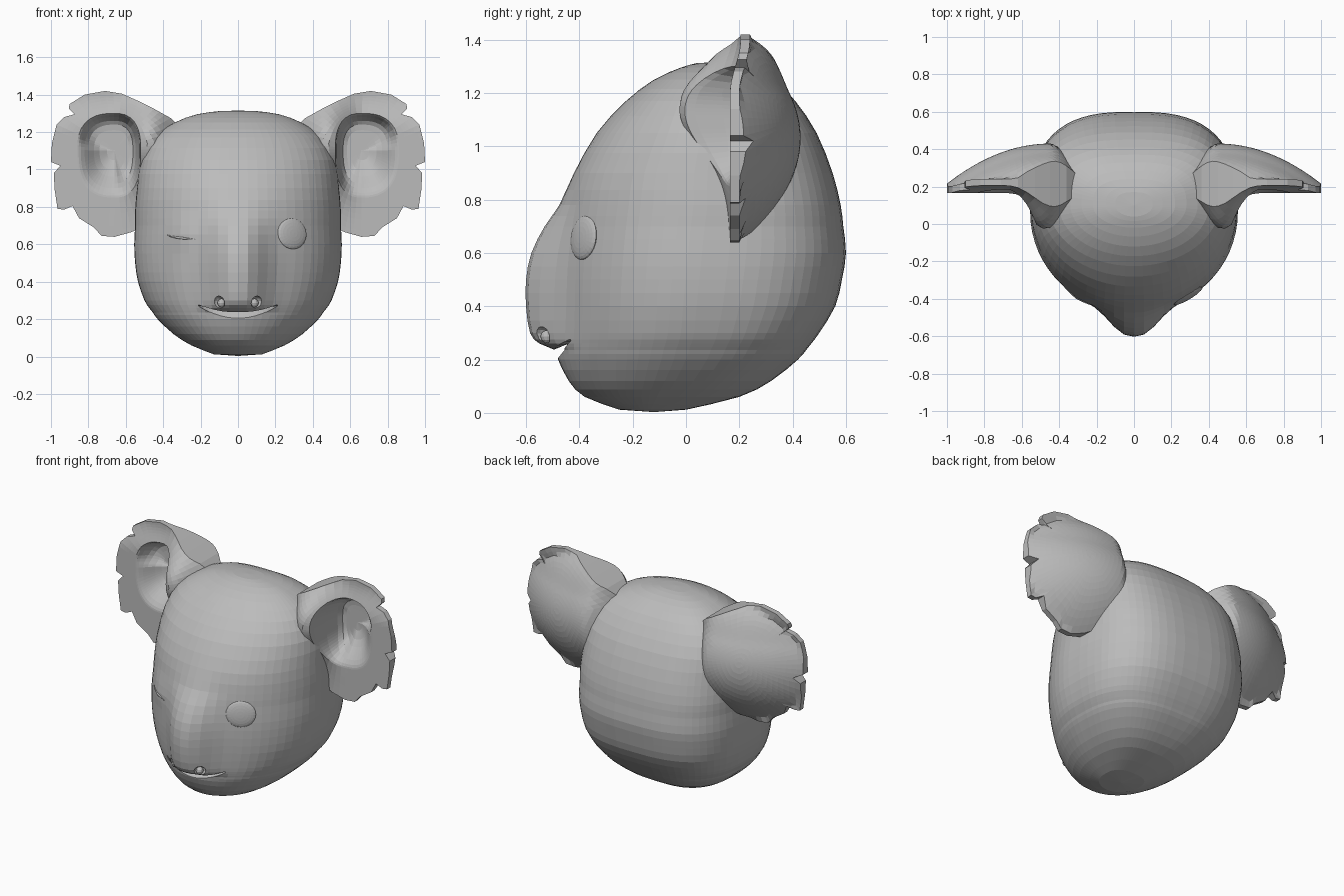
import bpy, bmesh, math
from mathutils import Vector
from mathutils.bvhtree import BVHTree

cube = bpy.data.objects.get("Cube")
if cube:
    bpy.data.objects.remove(cube, do_unlink=True)

grey = bpy.data.materials.new("plain grey")
grey.use_nodes = True
grey.diffuse_color = (0.5, 0.5, 0.5, 1)
grey.node_tree.nodes["Principled BSDF"].inputs["Base Color"].default_value = (0.5, 0.5, 0.5, 1)


def finish(bm, name):
    """Turn a bmesh into a named grey object."""
    bmesh.ops.recalc_face_normals(bm, faces=bm.faces[:])
    mesh = bpy.data.meshes.new(name)
    bm.to_mesh(mesh)
    bm.free()
    mesh.materials.append(grey)
    obj = bpy.data.objects.new(name, mesh)
    bpy.context.collection.objects.link(obj)
    return obj


def bridge(bm, a, b):
    for i in range(len(a)):
        j = (i + 1) % len(a)
        bm.faces.new((a[i], a[j], b[j], b[i]))


def fan(bm, ring, point):
    tip = bm.verts.new(point)
    for i, v in enumerate(ring):
        bm.faces.new((v, ring[(i + 1) % len(ring)], tip))


def smooth(v):
    v = min(1, max(0, v))
    return v * v * (3 - 2 * v)


def cut(target, cutter):
    mod = target.modifiers.new("cut", "BOOLEAN")
    mod.operation = "DIFFERENCE"
    mod.solver = "EXACT"
    mod.object = cutter
    bpy.context.view_layer.objects.active = target
    bpy.ops.object.modifier_apply(modifier=mod.name)
    bpy.data.objects.remove(cutter, do_unlink=True)


# Head sections: height, half width, widest y, face y, nose bulge, back y
SECTIONS = [
    (.012, .13, -.12, -.25, 0, 0),
    (.06, .25, -.08, -.38, 0, .2),
    (.12, .345, -.04, -.44, 0, .32),
    (.2, .43, 0, -.47, .01, .42),
    (.235, .455, .01, -.475, .015, .45),
    (.26, .475, .02, -.475, .075, .47),
    (.3, .5, .03, -.475, .11, .5),
    (.4, .535, .04, -.475, .125, .56),
    (.5, .55, .05, -.475, .125, .585),
    (.6, .555, .06, -.47, .11, .6),
    (.7, .55, .07, -.46, .07, .59),
    (.78, .55, .08, -.45, .025, .58),
    (.9, .54, .08, -.42, 0, .55),
    (1.05, .52, .1, -.335, 0, .49),
    (1.17, .455, .1, -.225, 0, .41),
    (1.25, .34, .1, -.12, 0, .33),
    (1.295, .22, .1, -.02, 0, .24),
    (1.312, .1, .1, .04, 0, .17),
]
SEGMENTS = 64


def head_point(section, angle):
    z, half, mid, face, nose, back = section
    s, c = math.sin(angle), math.cos(angle)
    if c > 0:
        x = half * s
        y = mid + (face - mid) * c
        y -= nose * math.exp(-(abs(x) / .15) ** 2.6)
        # soft lid bulge over the closed eye
        y -= .018 * math.exp(-((x + .3) ** 2 + (z - .66) ** 2) / .007)
    else:
        x = half * math.copysign(abs(s) ** .72, s)
        y = mid + (back - mid) * abs(c) ** .72
    return x, y, z


# Head: smooth loft through the sections
bm = bmesh.new()
rings = []
for i, sec in enumerate(SECTIONS):
    rows = [sec]
    if i + 1 < len(SECTIONS):
        nxt = SECTIONS[i + 1]
        before = SECTIONS[max(0, i - 1)]
        after = SECTIONS[min(len(SECTIONS) - 1, i + 2)]
        rows.append([(9 * (b + c) - a - d) / 16
                     for a, b, c, d in zip(before, sec, nxt, after)])
    for row in rows:
        rings.append([bm.verts.new(head_point(row, math.tau * k / SEGMENTS))
                      for k in range(SEGMENTS)])
for a, b in zip(rings, rings[1:]):
    bridge(bm, a, b)
fan(bm, rings[0], (0, -.12, .003))
fan(bm, rings[-1], (0, .1, 1.315))
head = finish(bm, "head")

# Surface lookup for placing the eyes
tree = BVHTree.FromPolygons([v.co for v in head.data.vertices],
                            [p.vertices[:] for p in head.data.polygons])


def on_face(x, z):
    return tree.ray_cast(Vector((x, -2, z)), Vector((0, 1, 0)))[:2]


# Mouth: curved slit that rises behind the upper lip
bm = bmesh.new()
rings = []
for i in range(17):
    u = i / 8 - 1
    x = .212 * u
    low, high = .205 + .065 * u * u, .235 + .043 * u * u
    shift = .05 * u * u
    profile = [(-.8, low), (shift - .48, low), (shift - .43, low + .06 * (1 - u * u)),
               (shift - .5, high), (-.8, high)]
    rings.append([bm.verts.new((x, y, z)) for y, z in profile])
for a, b in zip(rings, rings[1:]):
    bridge(bm, a, b)
bm.faces.new(rings[0])
bm.faces.new(rings[-1])
cut(head, finish(bm, "mouth_cutter"))


def ball(name, place, scale, normal=Vector((0, 0, 1)), segments=20):
    bm = bmesh.new()
    bmesh.ops.create_uvsphere(bm, u_segments=segments, v_segments=segments // 2, radius=1)
    bmesh.ops.scale(bm, vec=scale, verts=bm.verts)
    obj = finish(bm, name)
    obj.rotation_euler = normal.to_track_quat("Z", "Y").to_euler()
    obj.location = place
    bpy.context.view_layer.update()
    return obj


# Nostrils: round pits with a small inner bulb
for side, label in ((1, "left"), (-1, "right")):
    spot, _ = on_face(side * .1, .29)
    cut(head, ball(label + "_nostril_cutter", spot, (.034, .04, .034), segments=14))
    ball(label + "_nostril", spot + Vector((-side * .012, .016, -.004)),
         (.022, .024, .024), segments=12)

# Open left eye: a shallow lens
spot, normal = on_face(.29, .657)
ball("left_eye", spot - normal * .002, (.09, .083, .018), normal, segments=24)

# Closed right eye: thin lid line
lid = bpy.data.curves.new("right_eyelid_line", "CURVE")
lid.dimensions = "3D"
lid.bevel_depth = .005
lid.bevel_resolution = 1
lid.materials.append(grey)
spline = lid.splines.new("POLY")
spline.points.add(8)
for i, p in enumerate(spline.points):
    u = i / 8
    spot, _ = on_face(-.38 + .15 * u, .652 - .026 * math.sqrt(u))
    p.co = (*spot, 1)
    p.radius = .3 + math.sin(math.pi * u)
bpy.context.collection.objects.link(bpy.data.objects.new("right_eyelid_line", lid))

# Ear outline with ragged outer tufts (x, z); the inner end is sunk in the head
OUTLINE = [(.27, 1.19), (.36, 1.275), (.45, 1.325), (.53, 1.365), (.62, 1.405), (.71, 1.42),
           (.82, 1.4), (.9, 1.35), (.905, 1.325), (.875, 1.295), (.93, 1.28), (.97, 1.24),
           (.995, 1.14), (1, 1.04), (.95, 1.02), (.985, .98), (.98, .89), (.965, .79),
           (.93, .785), (.885, .805), (.85, .74), (.77, .69), (.73, .645), (.66, .64),
           (.57, .665), (.45, .72), (.36, .9), (.3, 1.08)]
CENTRE = Vector((.66, 1.1))
FLOOR = .29


def rim_y(x, z):
    """Front surface of the ear: a ridge swings forward beside the head."""
    ridge = smooth((.68 - x) / .2) * smooth((x - .27) / .2)
    return .165 + .04 * smooth((z - 1.2) / .2) - .19 * ridge * math.exp(-((z - 1.14) / .23) ** 2)


def back_y(x, z):
    dome = max(0, 1 - ((x - .45) / .57) ** 2 - ((z - 1.03) / .4) ** 2)
    return .2 + .04 * smooth((z - 1.2) / .2) + .23 * dome * smooth((x - .2) / .25)


def hollow_lip(p):
    """Edge of the hollow in the direction of p, and how steep its wall is."""
    d = (p - CENTRE).normalized()
    wide = .14 if d.x < 0 else .2
    tall = .2 if d.y > 0 else .25
    reach = ((abs(d.x) / wide) ** 2.6 + (abs(d.y) / tall) ** 2.6) ** (-1 / 2.6)
    return CENTRE + d * reach, 1.4 + 5 * smooth(max(-d.x, d.y))


def make_ear(name, side):
    edge = []
    for a, b in zip(OUTLINE, OUTLINE[1:] + OUTLINE[:1]):
        a, b = Vector(a), Vector(b)
        steps = max(1, round((b - a).length / .04))
        edge += [a.lerp(b, k / steps) for k in range(steps)]
    lips = [hollow_lip(p) for p in edge]
    bm = bmesh.new()

    def ring(points):
        return [bm.verts.new((side * x, y, z)) for x, y, z in points]

    # Front: hollow from its floor out to the lip, then the rim out to the tufts
    front = []
    for u in (.2, .4, .55, .7, .8, .9, .96, 1):
        points = []
        for lip, steep in lips:
            q = CENTRE.lerp(lip, u)
            wall = smooth(u ** steep)
            points.append((q.x, FLOOR + (rim_y(*lip) - FLOOR) * wall, q.y))
        front.append(ring(points))
    for i in range(1, 8):
        flat = [lip.lerp(p, i / 7) for (lip, _), p in zip(lips, edge)]
        front.append(ring([(q.x, rim_y(*q), q.y) for q in flat]))

    # Back: one smooth dome
    back = []
    for i in range(1, 13):
        flat = [CENTRE.lerp(p, i / 12) for p in edge]
        back.append(ring([(q.x, back_y(*q), q.y) for q in flat]))

    for rings, y in ((front, FLOOR), (back, back_y(*CENTRE))):
        for a, b in zip(rings, rings[1:]):
            bridge(bm, a, b)
        fan(bm, rings[0], (side * CENTRE.x, y, CENTRE.y))
    bridge(bm, front[-1], back[-1])
    return finish(bm, name)


make_ear("left_ear", 1)
make_ear("right_ear", -1)
